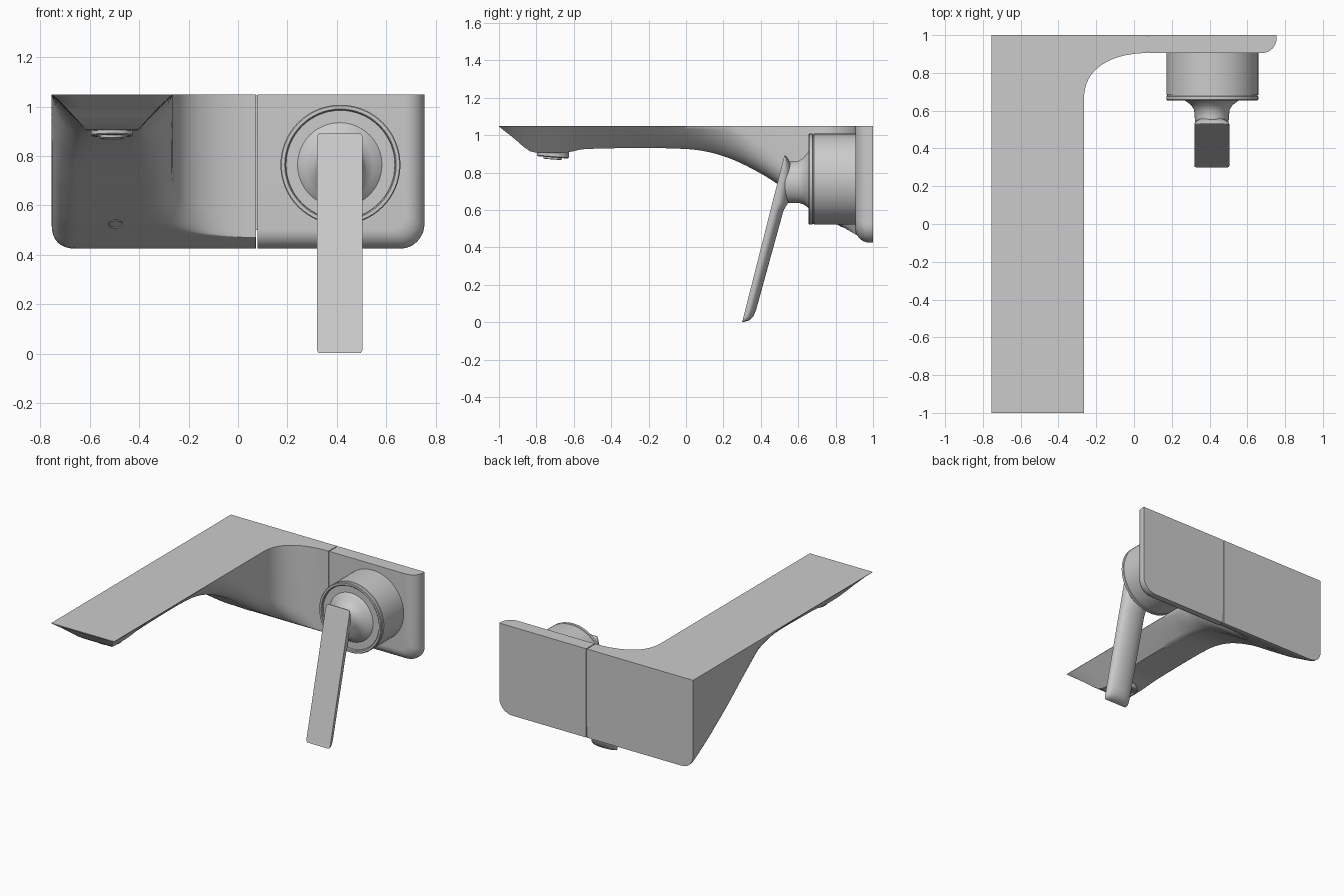
import bpy, bmesh
from math import sin, cos, pi, sqrt, radians
from mathutils import Vector

if "Cube" in bpy.data.objects:
    bpy.data.objects.remove(bpy.data.objects["Cube"])


def loft(name, rings, angle=35):
    """Skin closed rings of equal length and cap both ends."""
    bm = bmesh.new()
    vs = [[bm.verts.new(p) for p in r] for r in rings]
    n = len(rings[0])
    for a, b in zip(vs, vs[1:]):
        for i in range(n):
            bm.faces.new((a[i], a[(i + 1) % n], b[(i + 1) % n], b[i]))
    bm.faces.new(vs[0])
    bm.faces.new(vs[-1])
    bmesh.ops.remove_doubles(bm, verts=bm.verts, dist=1e-5)
    bmesh.ops.recalc_face_normals(bm, faces=bm.faces)
    me = bpy.data.meshes.new(name)
    bm.to_mesh(me)
    bm.free()
    ob = bpy.data.objects.new(name, me)
    bpy.context.collection.objects.link(ob)
    bpy.ops.object.select_all(action='DESELECT')
    ob.select_set(True)
    bpy.context.view_layer.objects.active = ob
    bpy.ops.object.shade_smooth_by_angle(angle=radians(angle))
    return ob


def lathe(name, profile, origin, axis, seg=64):
    """Revolve (radius, distance along axis) pairs."""
    q = Vector(axis).to_track_quat('Z', 'Y')
    o = Vector(origin)
    return loft(name, [[o + q @ Vector((r * cos(2 * pi * i / seg), r * sin(2 * pi * i / seg), d))
                        for i in range(seg)] for r, d in profile])


def smooth_lookup(rows, y):
    """Hermite interpolation through table rows (y, values...)."""
    if y >= rows[-1][0]:
        return rows[-1][1:]
    i = max(j for j in range(len(rows) - 1) if rows[j][0] <= y)
    p0, p1, p2, p3 = (rows[max(0, min(len(rows) - 1, i + d))] for d in (-1, 0, 1, 2))
    w = p2[0] - p1[0]
    t = (y - p1[0]) / w
    out = []
    for c in range(1, len(p1)):
        m1 = (p2[c] - p0[c]) / (p2[0] - p0[0]) * w
        m2 = (p3[c] - p1[c]) / (p3[0] - p1[0]) * w
        out.append((2*t**3 - 3*t*t + 1) * p1[c] + (t**3 - 2*t*t + t) * m1
                   + (3*t*t - 2*t**3) * p2[c] + (t**3 - t*t) * m2)
    return out


TOP, LEFT, SEAM = 1.05, -0.755, 0.072

# Spout underside: y, bottom z, left inset, right inset, side height, roundness
SPOUT = [(-1.00, 1.046, .01, .01, .20, 0), (-.92, .983, .07, .07, .20, 0),
         (-.84, .917, .13, .13, .20, 0), (-.78, .905, .14, .14, .20, 0),
         (-.64, .907, .14, .14, .20, 0), (-.54, .926, .13, .13, .20, 0),
         (0.00, .926, .13, .13, .20, .1), (.20, .888, .12, .13, .17, .4),
         (.40, .795, .10, .12, .15, .8), (.60, .663, .10, .12, .13, 1),
         (.80, .531, .10, .12, .11, 1), (.88, .485, .10, .07, .10, 1),
         (.905, .470, .10, .002, .10, 1), (.95, .443, .10, .002, .10, 1),
         (.98, .428, .10, .002, .10, 1), (1.0, .425, .10, .002, .10, 1)]


def spout_section(y):
    zb, a, b, h, k = smooth_lookup(SPOUT, y)
    u = min(max((y - .65) / .255, 0), 1)
    xr = -.265 + (SEAM + .265) * (1 - sqrt(1 - u * u)) ** 1.2
    b = max(b, .002)
    h = max(min(h, TOP - .002 - zb), .001)
    hr = h if y < .88 else h * min(1, b / .07)

    def side(edge, inset, hh):
        p0, p2 = Vector((edge, zb + hh)), Vector((edge + inset, zb))
        c = ((p0 + p2) / 2).lerp(Vector((edge, zb)), k)
        return [p0 * (1 - t)**2 + c * 2 * t * (1 - t) + p2 * t * t for t in [j / 8 for j in range(9)]]
    left, right = side(LEFT, a, h), side(xr, -b, hr)
    mid = [left[-1].lerp(right[-1], j / 6) for j in range(1, 6)]
    pts = [Vector((LEFT, TOP))] + left + mid + right[::-1] + [Vector((xr, TOP))]
    return [(p.x, y, p.y) for p in pts]


# Spout with its half of the wall plate
ys = [-1 + 1.65 * i / 50 for i in range(50)]
ys += [.65 + .255 * sin(pi / 2 * i / 20) for i in range(21)]
ys += [.92, .935, .95, .965, .98, 1.0]
loft("spout_body", [spout_section(y) for y in ys], 40)

# Wall plate on the handle side, rounded along its bottom and outer edges
rings = []
for i in range(11):
    t = pi / 2 * i / 10
    inset, y = .078 * (1 - sin(t)), .905 + .078 * (1 - cos(t))
    x1, z0, r = .755 - inset, .425 + inset, .1 - inset * .5
    arc = [(x1 - r + r * sin(s), y, z0 + r - r * cos(s)) for s in [pi / 2 * j / 12 for j in range(13)]]
    rings.append([(.078, y, TOP), (.078, y, z0)] + arc + [(x1, y, TOP)])
rings.append([(p[0], 1.0, p[2]) for p in rings[-1]])
loft("handle_plate", rings)

# Thin web behind the seam of the two plates
loft("seam_web", [[(x, .912, .5), (x, .996, .5), (x, .996, 1.045), (x, .912, 1.045)] for x in (.07, .08)])

# Handle cylinder with groove and recessed front
lathe("handle_housing", [(.243, 0), (.243, .222), (.239, .224), (.239, .228), (.243, .230), (.243, .247),
                         (.239, .251), (.226, .251), (.222, .247), (.220, .235), (.10, .235)],
      (.415, .906, .765), (0, -1, 0))

# Flared neck: y, x radius, z radius, centre z
NECK = [(.68, .180, .180, .765), (.665, .165, .165, .764), (.65, .137, .146, .761), (.63, .110, .126, .755),
        (.605, .094, .113, .750), (.57, .091, .110, .748), (.54, .089, .112, .750), (.52, .085, .10, .750)]
loft("handle_neck", [[(.412 + rx * cos(2 * pi * i / 48), y, cz + rz * sin(2 * pi * i / 48)) for i in range(48)]
                     for y, rx, rz, cz in NECK], 50)

# Lever blade, flat in front and rounded behind: front y, back y, z, half width
LEVER = [(.300, .312, .002, .084), (.303, .338, .010, .091), (.308, .360, .030, .0925), (.318, .376, .070, .0925),
         (.452, .522, .600, .0925), (.462, .548, .640, .0925), (.500, .572, .790, .0925),
         (.514, .562, .845, .0925), (.523, .542, .880, .0915), (.526, .532, .891, .086)]
rings = []
for yf, yb, z, w in LEVER:
    back = [(.412 + w * cos(t), yf + (yb - yf) * (.3 + .7 * sin(t)), z) for t in [pi * j / 16 for j in range(17)]]
    rings.append([(.412 + w, yf, z)] + back + [(.412 - w, yf, z)])
loft("lever", rings, 40)

# Aerator under the spout tip
lathe("aerator", [(.085, -.01), (.085, .022), (.080, .027), (.066, .027), (.063, .018), (.050, .018),
                  (.048, .036), (.044, .038), (.01, .038)], (-.51, -.71, .908), (0, -.08, -1), 40)

# Set screw in the underside near the wall
zs = smooth_lookup(SPOUT, .81)[0]
lathe("set_screw", [(.032, -.02), (.032, .002), (.028, .003), (.026, -.001), (.005, -.001)],
      (-.495, .81, zs), (0, -.51, -.86), 24)
